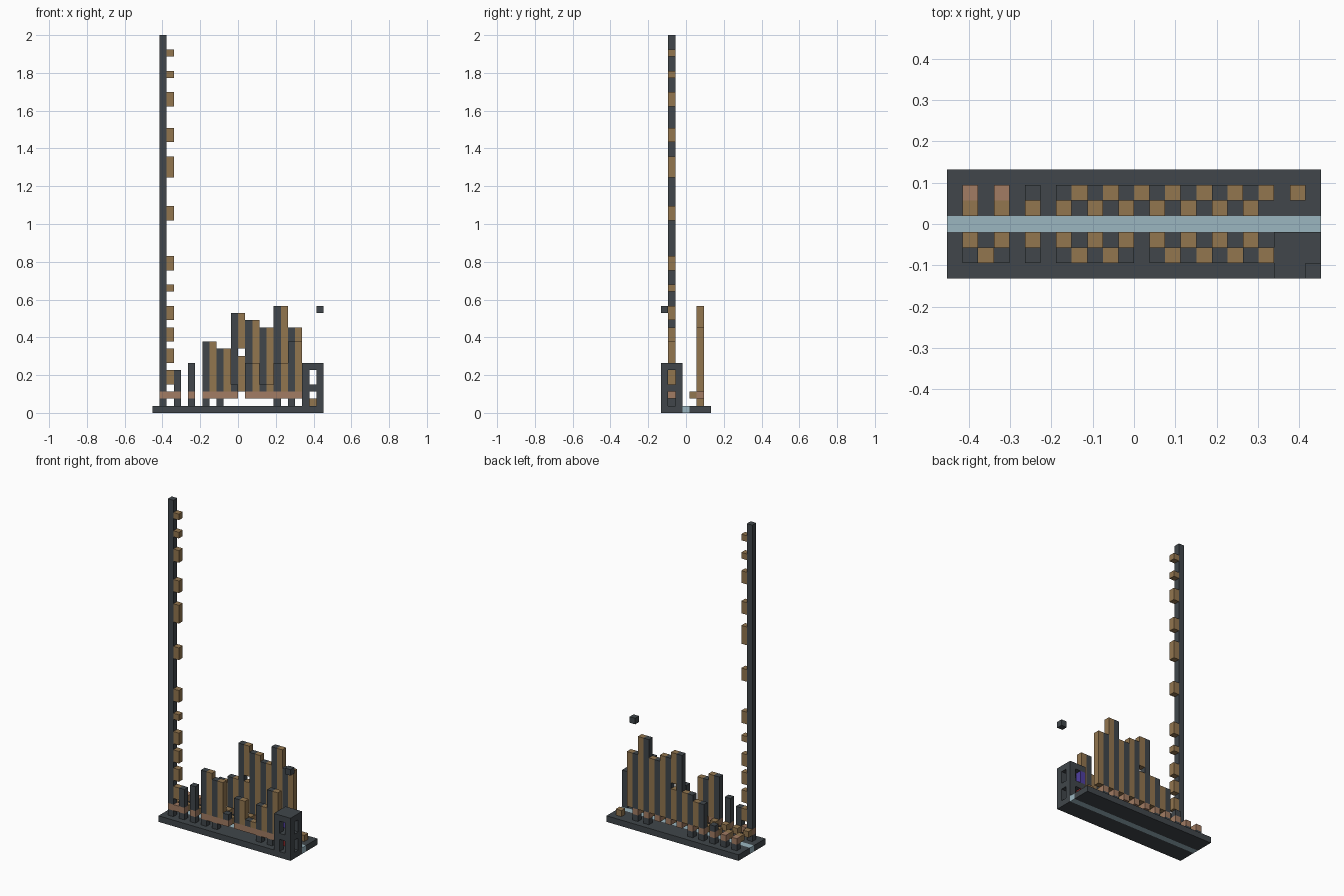
import bpy
import bmesh

default_cube = bpy.data.objects.get("Cube")
if default_cube:
    bpy.data.objects.remove(default_cube, do_unlink=True)

UNIT = 2 / 53          # edge of one block
COLUMNS, ROWS = 24, 7  # plan size in blocks


def make_material(name, rgb):
    material = bpy.data.materials.new(name)
    material.use_nodes = True
    colour = (*rgb, 1.0)
    material.diffuse_color = colour
    shader = material.node_tree.nodes["Principled BSDF"]
    shader.inputs["Base Color"].default_value = colour
    shader.inputs["Roughness"].default_value = 0.9
    return material


dark = make_material("dark slate", (0.052, 0.062, 0.07))
tan = make_material("tan", (0.29, 0.18, 0.078))
pink = make_material("dusty pink", (0.36, 0.2, 0.125))
pale = make_material("pale blue", (0.33, 0.47, 0.53))
red = make_material("deep red", (0.25, 0.02, 0.02))
purple = make_material("purple", (0.08, 0.05, 0.35))


def build(name, material, blocks):
    """Make one object from blocks given as (corner cell, size in cells)."""
    bm = bmesh.new()
    for cell, size in blocks:
        created = bmesh.ops.create_cube(bm, size=1)["verts"]
        origin = (-COLUMNS / 2, -ROWS / 2, 0)
        for vert in created:
            for axis in range(3):
                low = origin[axis] + cell[axis]
                vert.co[axis] = (low + (vert.co[axis] + 0.5) * size[axis]) * UNIT
    mesh = bpy.data.meshes.new(name)
    bm.to_mesh(mesh)
    bm.free()
    mesh.materials.append(material)
    obj = bpy.data.objects.new(name, mesh)
    bpy.context.collection.objects.link(obj)
    return obj


def column(i, j, bottom, top):
    return (i, j, bottom), (1, 1, top - bottom)


# Ground slab with the street running along its middle
build("pavement", dark, [((0, 0, 0), (COLUMNS, 3, 1)), ((0, 4, 0), (COLUMNS, 3, 1))])
build("street", pale, [((0, 3, 0), (COLUMNS, 1, 1))])

# Building heights in blocks, one for every other column
front_heights = [53, 6, 7, 10, 9, 4, 7, 4, 7, 10]
back_heights = [3, 3, 4, 7, 8, 14, 13, 12, 15, 12]


def build_row(side, j, awning_j, heights, first_sign):
    towers, shops, signs, awnings = [], [], [], []
    for index, height in enumerate(heights):
        i = 1 + 2 * index
        # The middle buildings have open ground floors
        if i not in (11, 13, 15):
            towers.append(column(i, j, 1, 2))
        if height > 3:
            towers.append(column(i, j, 3, height))
        shops.append(column(i, j, 2, 3))
        awnings.append(column(i, awning_j, 2, 3))
        if index >= first_sign and height > 4 or (index == 7):
            if i + 1 == 12:
                # Gap in the tallest sign
                signs += [column(i + 1, j, 3, 8), column(i + 1, j, 9, height)]
            else:
                signs.append(column(i + 1, j, 3, height))
    build(side + "_towers", dark, towers)
    build(side + "_shop_fronts", pink, shops)
    build(side + "_awnings", tan, awnings)
    build(side + "_wall_signs", tan, signs)


build_row("front", 1, 2, front_heights, 3)
build_row("back", 5, 4, back_heights, 3)

# Lower bands under the front signs
build("front_sign_bands", pink, [column(i, 1, 2, 3) for i in (2, 8, 10, 14, 16, 18, 20)])

# Signs up the tall tower: start level and length
runs = [(4, 2), (7, 2), (10, 2), (13, 2), (17, 1), (20, 2), (27, 2),
        (33, 3), (38, 2), (43, 2), (47, 1), (50, 1)]
build("tall_tower_signs", tan, [column(2, 1, k, k + n) for k, n in runs])

# Two-storey kiosk with openings on all sides
posts = [column(i, j, 1, 7) for i in (21, 23) for j in (0, 2) if (i, j) != (21, 2)]
floors = [((21, 0, k), (3, 3, 1)) for k in (3, 6)]
build("kiosk_posts", dark, posts)
build("kiosk_floors", dark, floors)
build("kiosk_lower_panel", red, [column(21, 2, 1, 3)])
build("kiosk_upper_panel", purple, [column(21, 2, 4, 6)])

# Loose blocks
build("floating_block", dark, [column(23, 0, 14, 15)])
build("street_crate", tan, [column(22, 5, 1, 2)])
